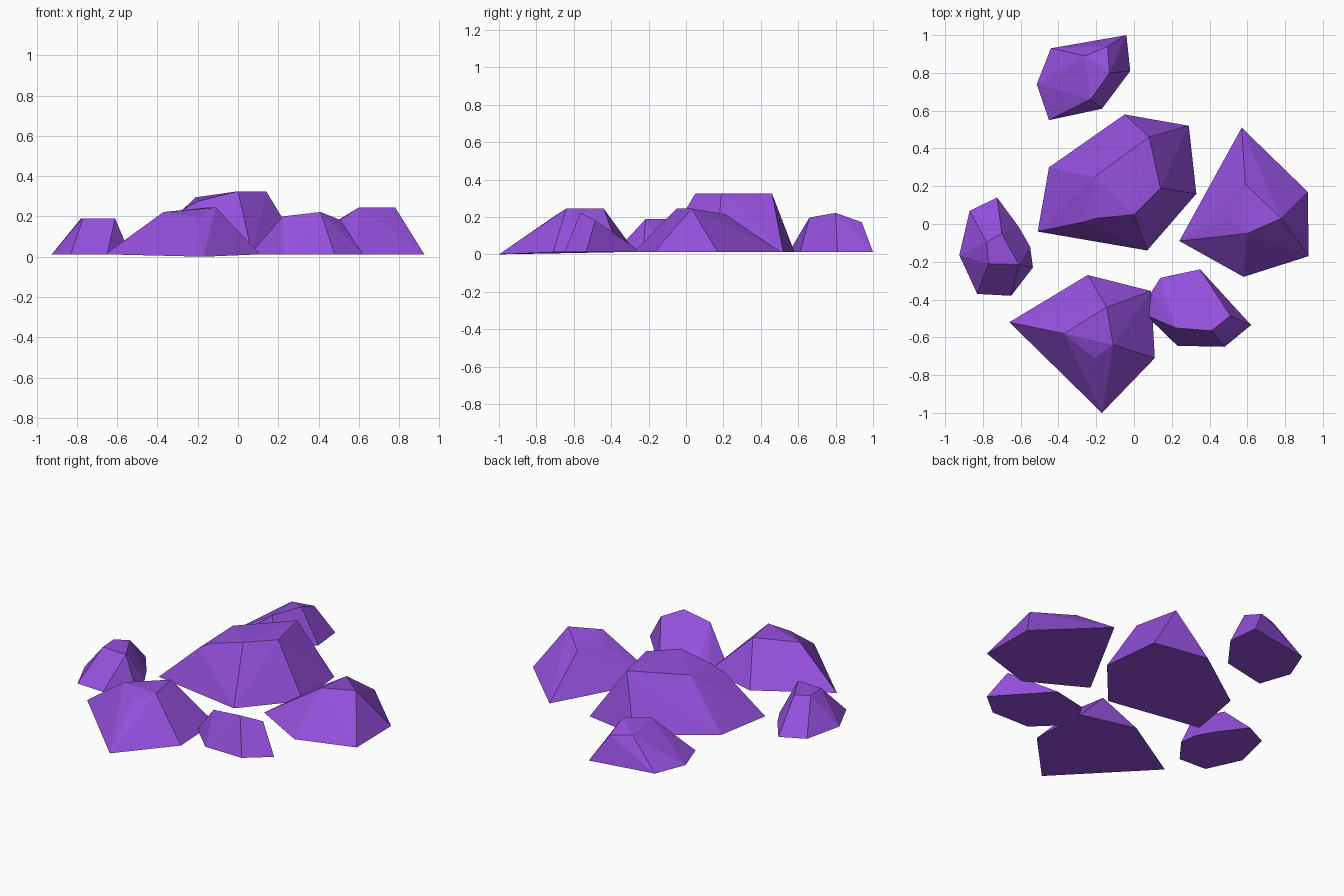
import bpy, bmesh

mat = bpy.data.materials.new("purple_stone")
mat.diffuse_color = (0.30, 0.08, 0.72, 1)
GROUND = 0.012


def rock(name, base, crown):
    """Faceted rock: flat ground outline (x, y) hulled with crown points (x, y, z)."""
    bm = bmesh.new()
    for p in base:
        bm.verts.new(p if len(p) == 3 else (*p, GROUND))
    for p in crown:
        bm.verts.new(p)
    res = bmesh.ops.convex_hull(bm, input=bm.verts[:])
    loose = [v for v in bm.verts if not v.link_faces]
    bmesh.ops.delete(bm, geom=loose, context='VERTS')
    # merge coplanar triangles into clean facets
    bmesh.ops.dissolve_limit(bm, angle_limit=0.02, verts=bm.verts[:], edges=bm.edges[:])
    bmesh.ops.recalc_face_normals(bm, faces=bm.faces[:])
    me = bpy.data.meshes.new(name)
    bm.to_mesh(me)
    bm.free()
    me.materials.append(mat)
    ob = bpy.data.objects.new(name, me)
    bpy.context.collection.objects.link(ob)
    return ob


# large rock in the middle
rock("centre_rock",
     [(-.51, -.04), (-.45, .30), (-.05, .58), (.29, .52), (.33, .16), (.07, -.14)],
     [(.08, .46, .325), (.14, .19, .325), (0, .05, .325), (-.20, .03, .275),
      (-.27, .01, .236), (-.21, .25, .295)])

# small rock at the back
rock("back_rock",
     [(-.45, .55), (-.515, .74), (-.44, .93), (-.04, 1.0), (-.02, .81), (-.17, .61)],
     [(-.26, .89, .185), (-.14, .94, .172), (-.13, .80, .222), (-.23, .66, .197)])

# tall rock on the right
rock("right_rock",
     [(.57, .51), (.92, .17), (.925, -.17), (.58, -.28), (.24, -.09)],
     [(.59, .21, .215), (.78, .03, .245), (.60, -.05, .245), (.51, .03, .19)])

# low rock at the front right
rock("front_right_rock",
     [(.06, -.48), (.095, -.355), (.14, -.285), (.35, -.24), (.62, -.535),
      (.48, -.65), (.23, -.645)],
     [(.22, -.55, .2), (.41, -.565, .222), (.51, -.485, .182)])

# small rock on the left
rock("left_rock",
     [(-.87, .07), (-.725, .14), (-.61, -.015), (-.55, -.12), (-.535, -.23),
      (-.65, -.38), (-.83, -.37), (-.925, -.165)],
     [(-.78, -.095, .19), (-.77, -.21, .19), (-.61, -.215, .19), (-.70, -.05, .19)])

# wide rock at the front
rock("front_rock",
     [(-.66, -.52), (-.245, -.27), (.09, -.355), (.11, -.71), (-.17, -1.0, 0)],
     [(-.37, -.58, .222), (-.145, -.44, .245), (-.11, -.64, .245), (-.21, -.71, .2)])
